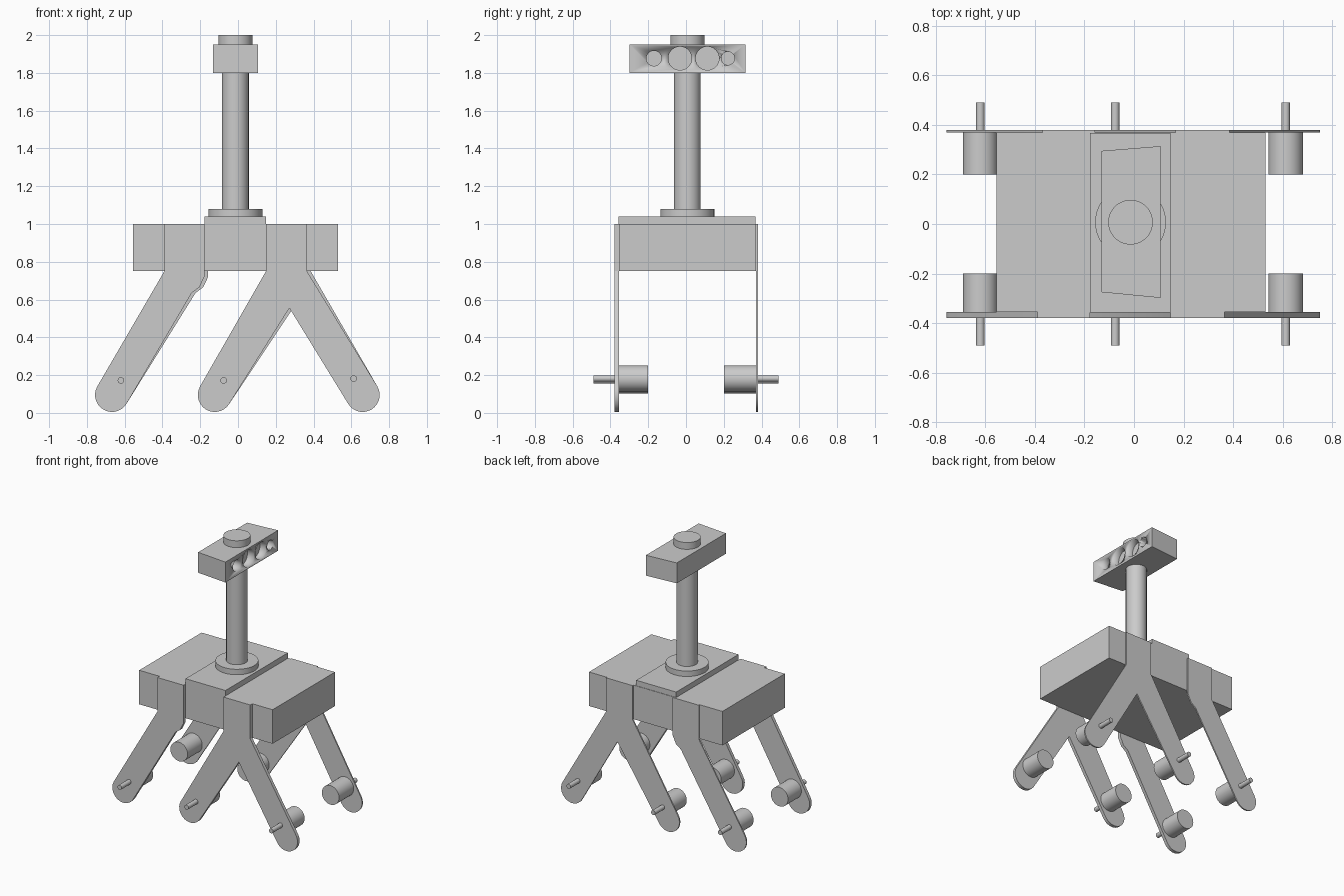
import bpy, bmesh, math
from mathutils import Matrix, Vector

if "Cube" in bpy.data.objects:
    bpy.data.objects.remove(bpy.data.objects["Cube"], do_unlink=True)

grey = bpy.data.materials.new("plain grey")
grey.use_nodes = True
colour = (0.6, 0.6, 0.6, 1)
grey.diffuse_color = colour
grey.node_tree.nodes["Principled BSDF"].inputs["Base Color"].default_value = colour


def finish(name, bm):
    bmesh.ops.recalc_face_normals(bm, faces=bm.faces)
    mesh = bpy.data.meshes.new(name)
    bm.to_mesh(mesh)
    bm.free()
    mesh.materials.append(grey)
    ob = bpy.data.objects.new(name, mesh)
    bpy.context.collection.objects.link(ob)
    bpy.ops.object.select_all(action='DESELECT')
    ob.select_set(True)
    bpy.context.view_layer.objects.active = ob
    bpy.ops.object.shade_smooth_by_angle(angle=math.radians(30))
    return ob


def prism(name, points, offset):
    """Closed outline of 3D points extruded along offset."""
    bm = bmesh.new()
    face = bm.faces.new([bm.verts.new(p) for p in points])
    out = bmesh.ops.extrude_face_region(bm, geom=[face])
    verts = [v for v in out["geom"] if isinstance(v, bmesh.types.BMVert)]
    bmesh.ops.translate(bm, verts=verts, vec=offset)
    return finish(name, bm)


def box(name, x0, x1, y0, y1, z0, z1):
    base = [(x0, y0, z0), (x1, y0, z0), (x1, y1, z0), (x0, y1, z0)]
    return prism(name, base, (0, 0, z1 - z0))


def cylinder(name, start, end, radius):
    a, b = Vector(start), Vector(end)
    turn = (b - a).to_track_quat('Z', 'Y').to_matrix().to_4x4()
    bm = bmesh.new()
    bmesh.ops.create_cone(bm, cap_ends=True, segments=48, radius1=radius,
                          radius2=radius, depth=(b - a).length,
                          matrix=Matrix.Translation((a + b) / 2) @ turn)
    return finish(name, bm)


def foot(cx, cz, start, end, radius=0.09, steps=14):
    """Rounded leg end, swept between two angles in degrees."""
    angles = [math.radians(start + (end - start) * i / steps) for i in range(steps + 1)]
    return [(cx + radius * math.cos(a), cz + radius * math.sin(a)) for a in angles]


# Body and the raised centre block
box("body", -0.555, 0.53, -0.355, 0.37, 0.75, 1.0)
box("centre_block", -0.177, 0.148, -0.357, 0.367, 0.75, 1.04)

# Flat leg plates: one single leg and one forked pair on each side
single = [(-0.178, 1.0), (-0.39, 1.0), (-0.39, 0.75)]
single += foot(-0.667, 0.095, 149, 329)
single += [(-0.245, 0.635), (-0.205, 0.665), (-0.178, 0.72)]
forked = [(0.365, 1.0), (0.148, 1.0), (0.148, 0.75)]
forked += foot(-0.123, 0.095, 149, 329) + [(0.272, 0.555)]
forked += foot(0.66, 0.095, 211, 391) + [(0.365, 0.75)]
sides = (("front", -1, -0.355, -0.379, 0.0), ("back", 1, 0.37, 0.38, 0.02))
wheels = (("right", -0.62, 0.172), ("middle", -0.076, 0.172), ("left", 0.612, 0.182))
for side, sign, inner, outer, shift in sides:
    for kind, outline in (("single", single), ("forked", forked)):
        # The back plates are slightly offset at the hip only
        pts = [(x + (shift if z > 0.5 else 0), inner, z) for x, z in outline]
        prism(f"{side}_{kind}_leg", pts, (0, outer - inner, 0))
    for pos, x, z in wheels:
        cylinder(f"{side}_{pos}_motor", (x, sign * 0.2, z), (x, inner, z), 0.07)
        cylinder(f"{side}_{pos}_axle", (x, inner, z), (x, sign * 0.49, z), 0.017)

# Mast
mx, my = -0.014, 0.007
cylinder("mast_flange", (mx, my, 1.04), (mx, my, 1.08), 0.143)
cylinder("mast", (mx, my, 1.08), (mx, my, 1.80), 0.071)
cylinder("mast_cap", (mx, my, 1.95), (mx, my, 2.0), 0.09)

# Sensor head with four round recesses
head = prism("sensor_head", [(-0.132, -0.275, 1.8), (0.106, -0.298, 1.8),
                             (0.106, 0.314, 1.8), (-0.132, 0.295, 1.8)], (0, 0, 0.15))
for i, (y, r) in enumerate(((-0.17, 0.04), (-0.032, 0.062), (0.113, 0.062), (0.222, 0.035))):
    cutter = cylinder(f"lens_cutter_{i + 1}", (0.056, y, 1.877), (0.2, y, 1.877), r)
    cutter.hide_render = True
    cutter.hide_viewport = True
    cut = head.modifiers.new(f"lens_{i + 1}", 'BOOLEAN')
    cut.operation = 'DIFFERENCE'
    cut.solver = 'EXACT'
    cut.object = cutter
